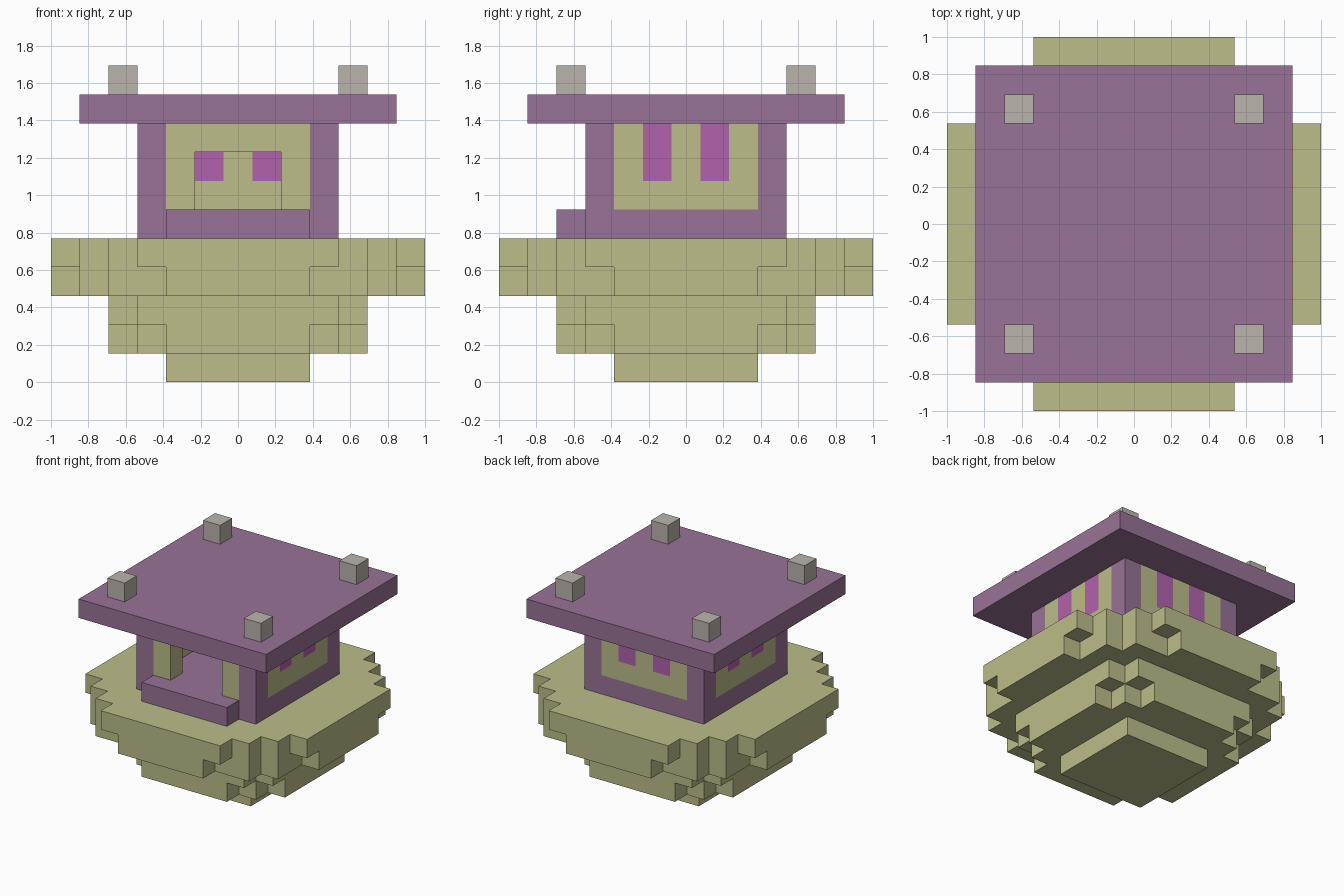
import bpy, bmesh, math
from mathutils import Vector

U = 2 / 13  # edge of one building block

cube = bpy.data.objects.get("Cube")
if cube:
    bpy.data.objects.remove(cube)


def material(name, rgb):
    mat = bpy.data.materials.new(name)
    mat.use_nodes = True
    mat.diffuse_color = (*rgb, 1)
    mat.node_tree.nodes["Principled BSDF"].inputs["Base Color"].default_value = (*rgb, 1)
    return mat


PALETTE = [
    material("pale_yellow", (0.503, 0.509, 0.254)),
    material("purple", (0.314, 0.171, 0.309)),
    material("pink", (0.434, 0.122, 0.413)),
    material("grey", (0.497, 0.456, 0.413)),
]
YELLOW, PURPLE, PINK, GREY = range(4)
SIDES = [Vector(d) for d in ((1, 0, 0), (-1, 0, 0), (0, 1, 0), (0, -1, 0), (0, 0, 1), (0, 0, -1))]


def slab(cells, xs, ys, zs, colour):
    """Fill an inclusive range of blocks with a colour."""
    for x in range(xs[0], xs[1] + 1):
        for y in range(ys[0], ys[1] + 1):
            for z in range(zs[0], zs[1] + 1):
                cells[x, y, z] = colour


def build(name, cells):
    """Skin the outside of a set of blocks and merge the flat areas."""
    bm = bmesh.new()
    corners = {}
    for cell, colour in cells.items():
        centre = Vector(cell) + Vector((0, 0, 0.5))
        for n in SIDES:
            if tuple(int(v) for v in Vector(cell) + n) in cells:
                continue
            a = Vector((n.y, n.z, n.x))
            b = n.cross(a)
            loop = []
            for i, j in ((-1, -1), (1, -1), (1, 1), (-1, 1)):
                p = centre + (n + a * i + b * j) / 2
                key = tuple(round(v * 2) for v in p)
                if key not in corners:
                    corners[key] = bm.verts.new(p * U)
                loop.append(corners[key])
            bm.faces.new(loop).material_index = colour
    bmesh.ops.dissolve_limit(bm, angle_limit=math.radians(1), verts=bm.verts[:],
                             edges=bm.edges[:], delimit={'MATERIAL'})
    mesh = bpy.data.meshes.new(name)
    bm.to_mesh(mesh)
    bm.free()
    for mat in PALETTE:
        mesh.materials.append(mat)
    obj = bpy.data.objects.new(name, mesh)
    bpy.context.collection.objects.link(obj)
    return obj


# Stepped round base: each layer is a union of crossed rectangles (half sizes)
layers = [
    [(2, 2)],
    [(4, 2), (3, 3)],
    [(4, 3)],
    [(6, 2), (5, 4)],
    [(6, 3), (5, 4)],
]
base = {}
for z, rects in enumerate(layers):
    for a, b in rects:
        slab(base, (-a, a), (-b, b), (z, z), YELLOW)
        slab(base, (-b, b), (-a, a), (z, z), YELLOW)
build("stepped_base", base)

# House floor with the front doorstep
floor = {}
slab(floor, (-3, 3), (-3, 3), (5, 5), PURPLE)
slab(floor, (-2, 2), (-4, -4), (5, 5), PURPLE)
build("house_floor", floor)

# Walls: purple corner posts, yellow panels, pink window stripes, open doorway
walls = {}
for x in range(-3, 4):
    for y in range(-3, 4):
        if max(abs(x), abs(y)) < 3:
            continue
        for z in (6, 7, 8):
            if y == -3 and abs(x) <= 1 and z < 8:
                continue
            if abs(x) == abs(y):
                colour = PURPLE
            elif y != -3 and min(abs(x), abs(y)) == 1 and z > 6:
                colour = PINK
            else:
                colour = YELLOW
            walls[x, y, z] = colour
build("house_walls", walls)

# Flat roof
roof = {}
slab(roof, (-5, 5), (-5, 5), (9, 9), PURPLE)
build("roof", roof)

# Corner blocks on the roof
for side, x in (("right", -4), ("left", 4)):
    for end, y in (("front", -4), ("back", 4)):
        build(f"roof_block_{end}_{side}", {(x, y, 10): GREY})
